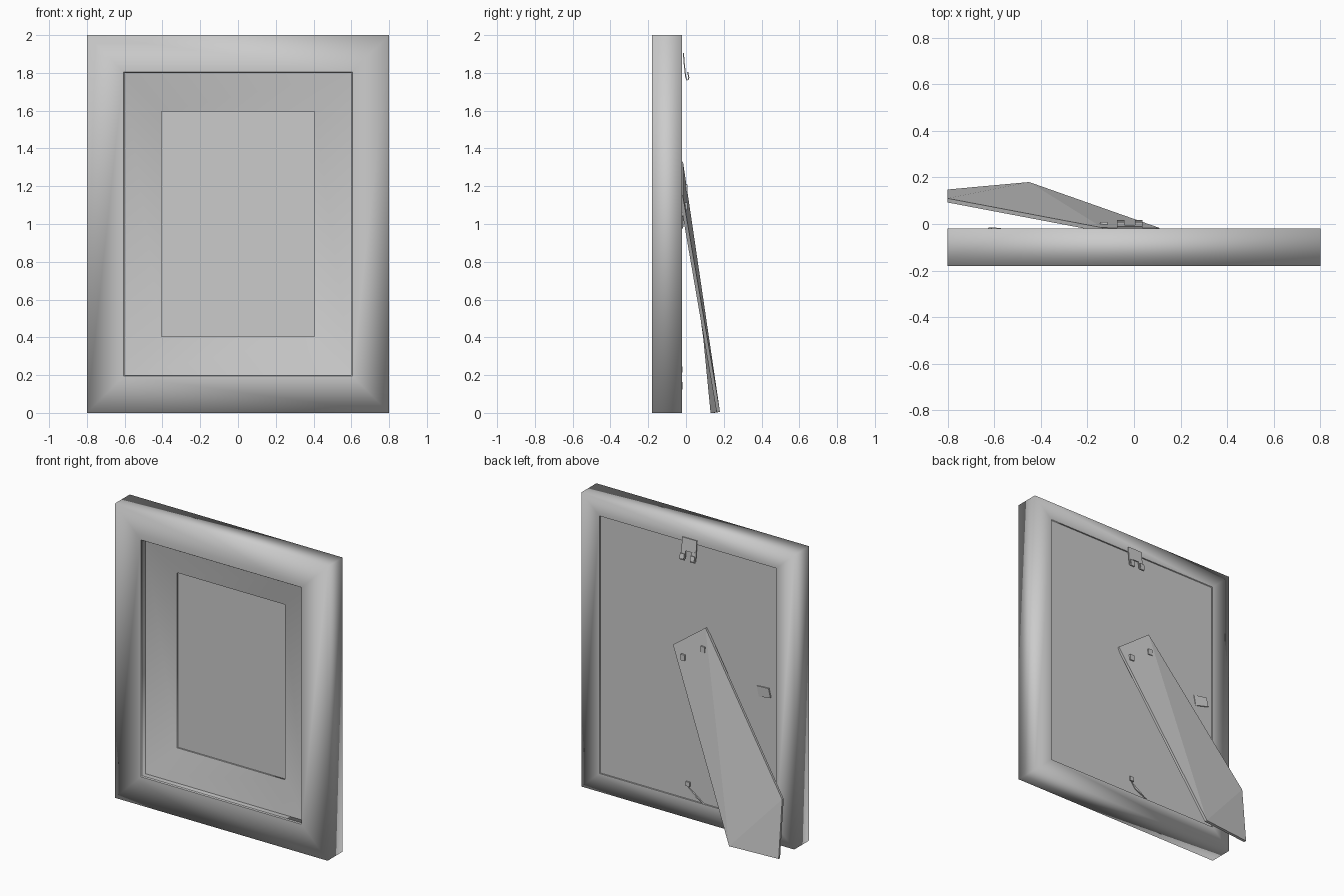
import bpy
import bmesh

cube = bpy.data.objects.get("Cube")
if cube:
    bpy.data.objects.remove(cube, do_unlink=True)

GREY = (0.6, 0.6, 0.6, 1.0)
grey = bpy.data.materials.new("plain_grey")
grey.use_nodes = True
grey.diffuse_color = GREY
for node in grey.node_tree.nodes:
    if node.type == 'BSDF_PRINCIPLED':
        node.inputs["Base Color"].default_value = GREY


def finish(name, bm, fix_normals=True):
    if fix_normals:
        bmesh.ops.recalc_face_normals(bm, faces=bm.faces)
    mesh = bpy.data.meshes.new(name)
    bm.to_mesh(mesh)
    bm.free()
    mesh.materials.append(grey)
    obj = bpy.data.objects.new(name, mesh)
    bpy.context.collection.objects.link(obj)
    return obj


def rectangle_sweep(name, profile, closed=False, smooth=True, sharp=()):
    """Bridge rectangles given as (half width, half height, y)."""
    bm = bmesh.new()
    rings = [[bm.verts.new((sx * w, y, 1 + sz * h))
              for sx, sz in ((-1, -1), (1, -1), (1, 1), (-1, 1))]
             for w, h, y in profile]
    pairs = list(zip(rings, rings[1:]))
    if closed:
        pairs.append((rings[-1], rings[0]))
    for a, b in pairs:
        for i in range(4):
            j = (i + 1) % 4
            bm.faces.new((a[i], a[j], b[j], b[i])).smooth = smooth
    for k in sharp:
        for i in range(4):
            bm.edges.get((rings[k][i], rings[k][(i + 1) % 4])).smooth = False
    return finish(name, bm)


def box(name, size, centre):
    bm = bmesh.new()
    bmesh.ops.create_cube(bm, size=1)
    for v in bm.verts:
        v.co = [v.co[i] * size[i] + centre[i] for i in range(3)]
    return finish(name, bm)


def sheet(name, points, faces, thickness):
    bm = bmesh.new()
    verts = [bm.verts.new(p) for p in points]
    for f in faces:
        bm.faces.new([verts[i] for i in f])
    obj = finish(name, bm, fix_normals=False)
    solid = obj.modifiers.new("thickness", 'SOLIDIFY')
    solid.thickness = thickness
    solid.offset = -1
    return obj


def strip(name, x, width, path, thickness):
    """Bent metal strip following (y, z) points."""
    points = [(x + s * width / 2, y, z) for y, z in path for s in (-1, 1)]
    faces = [(2 * i, 2 * i + 2, 2 * i + 3, 2 * i + 1)
             for i in range(len(path) - 1)]
    return sheet(name, points, faces, thickness)


# Frame moulding with a rebate in the back
rectangle_sweep("frame", [
    (0.60, 0.80, -0.135), (0.60, 0.80, -0.172), (0.605, 0.805, -0.18),
    (0.80, 1.00, -0.18), (0.80, 1.00, -0.02), (0.665, 0.875, -0.02),
    (0.665, 0.875, -0.036), (0.60, 0.80, -0.036)],
    closed=True, sharp=(0, 1, 2, 5, 6, 7))

# Sloping mat and its thin inner lip
rectangle_sweep("mat", [
    (0.605, 0.805, -0.137), (0.405, 0.595, -0.075), (0.405, 0.595, -0.06)],
    sharp=(1,))

# Picture and backing
box("picture", (0.82, 0.01, 1.2), (0, -0.06, 1))
box("backing_board", (1.328, 0.018, 1.748), (0, -0.037, 1))

# Slanted easel leg
sheet("stand", [(0.11, -0.017, 1.15), (-0.45, 0.18, 0.005),
                (-0.80, 0.148, 0.0), (-0.80, 0.11, 0.39),
                (-0.135, -0.016, 1.33)],
      [(0, 1, 4), (1, 3, 4), (1, 2, 3)], 0.018)

# Rivets at the top of the stand
for i, (x, z) in enumerate(((0.02, 1.095), (-0.13, 1.19))):
    box(f"stand_rivet_{i + 1}", (0.032, 0.016, 0.04), (x, 0.001, z))

# Wall hanger: plate with two hooked prongs
strip("hanger_plate", -0.018, 0.11, [(-0.017, 1.905), (-0.010, 1.82)], 0.006)
for side in (-1, 1):
    strip(f"hanger_prong_{side + 2}", -0.018 + side * 0.039, 0.032,
          [(-0.010, 1.825), (-0.004, 1.775), (0.004, 1.76),
           (0.014, 1.762), (0.018, 1.775), (0.012, 1.805)], 0.006)

# Board clips at the side and the bottom
sheet("side_clip", [(-0.515, -0.024, 1.035), (-0.53, -0.024, 0.965),
                    (-0.625, -0.014, 0.985), (-0.61, -0.014, 1.045)],
      [(3, 0, 1, 2)], 0.008)
sheet("bottom_clip", [(0.0, -0.022, 0.21), (-0.03, -0.022, 0.17),
                      (-0.12, -0.018, 0.125)],
      [(0, 1, 2)], 0.008)
box("bottom_clip_pin", (0.03, 0.012, 0.03), (0.0, -0.024, 0.23))
